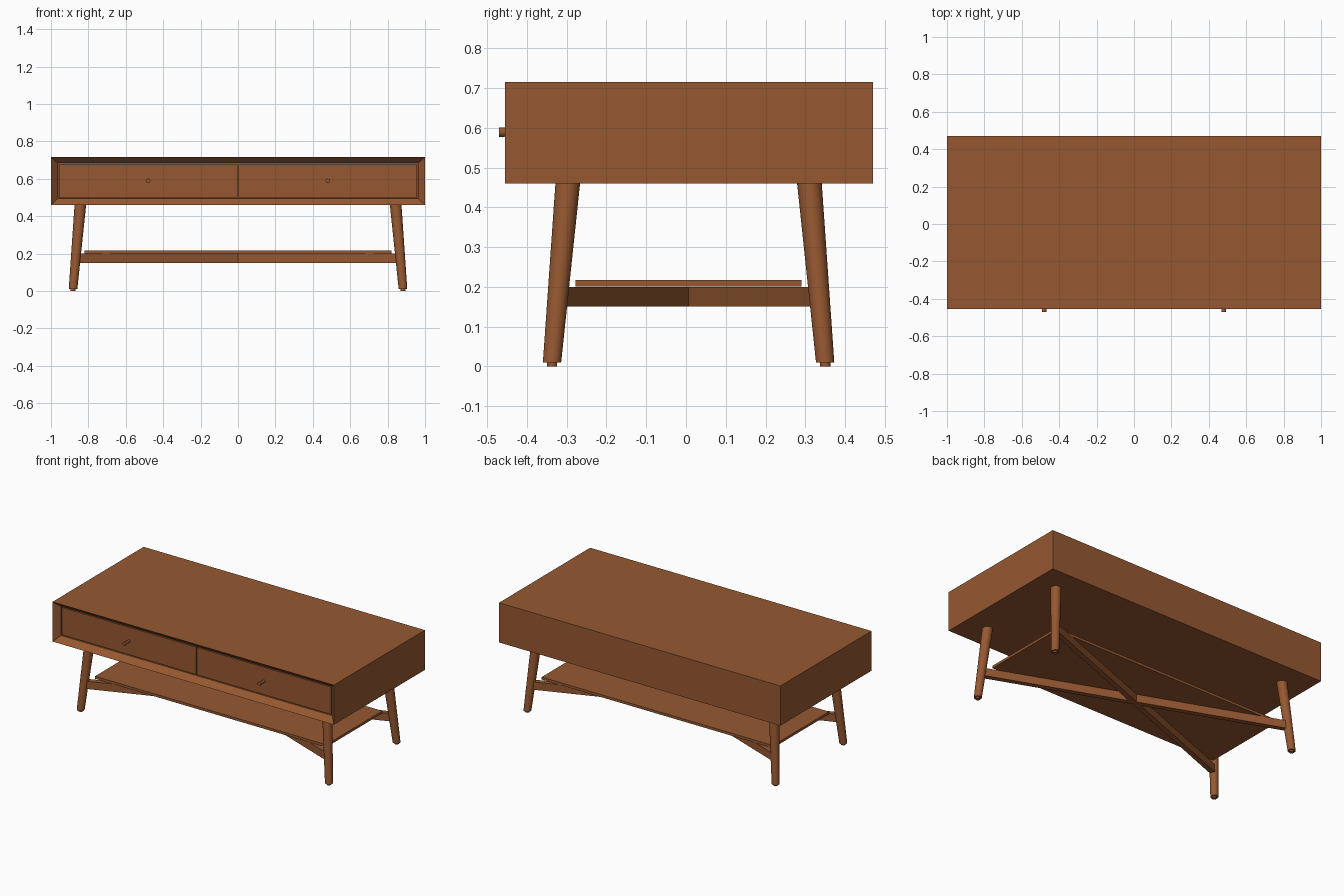
import bpy, bmesh, math
from mathutils import Vector

if "Cube" in bpy.data.objects:
    bpy.data.objects.remove(bpy.data.objects["Cube"])

wood = bpy.data.materials.new("walnut_brown")
wood.diffuse_color = (0.305, 0.098, 0.031, 1)
wood.use_nodes = True
wood.node_tree.nodes["Principled BSDF"].inputs["Base Color"].default_value = wood.diffuse_color
CY = 0.0065          # depth centre of cabinet and legs


def finish(name, bm, smooth=False):
    bmesh.ops.recalc_face_normals(bm, faces=bm.faces)
    me = bpy.data.meshes.new(name)
    bm.to_mesh(me)
    bm.free()
    me.materials.append(wood)
    ob = bpy.data.objects.new(name, me)
    bpy.context.collection.objects.link(ob)
    if smooth:
        bpy.context.view_layer.objects.active = ob
        ob.select_set(True)
        bpy.ops.object.shade_smooth_by_angle(angle=math.radians(40))
        ob.select_set(False)
    return ob


def box(name, x0, x1, y0, y1, z0, z1):
    bm = bmesh.new()
    bmesh.ops.create_cube(bm, size=1)
    for v in bm.verts:
        v.co = Vector(((x0 + x1) / 2 + v.co.x * (x1 - x0),
                       (y0 + y1) / 2 + v.co.y * (y1 - y0),
                       (z0 + z1) / 2 + v.co.z * (z1 - z0)))
    return finish(name, bm)


def lathe(name, rings, n=32):
    """Tube through (centre, radius, axis) rings with capped ends."""
    bm = bmesh.new()
    loops = []
    for c, r, axis in rings:
        pts = []
        for i in range(n):
            a = 2 * math.pi * i / n
            u, w = r * math.cos(a), r * math.sin(a)
            off = Vector((u, w, 0)) if axis == 'z' else Vector((u, 0, w))
            pts.append(bm.verts.new(Vector(c) + off))
        loops.append(pts)
    for a, b in zip(loops, loops[1:]):
        for i in range(n):
            j = (i + 1) % n
            bm.faces.new((a[i], a[j], b[j], b[i]))
    bm.faces.new(loops[0])
    bm.faces.new(loops[-1])
    return finish(name, bm, True)


# cabinet shell: nested rectangles from the back, round to the bevelled front recess
bm = bmesh.new()
rects = [(1, 0.46, 0.715, 0.47), (1, 0.46, 0.715, -0.455),
         (0.963, 0.495, 0.683, -0.42), (0.963, 0.495, 0.683, -0.39)]
loops = [[bm.verts.new(p) for p in ((-x, y, z0), (x, y, z0), (x, y, z1), (-x, y, z1))]
         for x, z0, z1, y in rects]
for a, b in zip(loops, loops[1:]):
    for i in range(4):
        j = (i + 1) % 4
        bm.faces.new((a[i], a[j], b[j], b[i]))
bm.faces.new(loops[0])
bm.faces.new(loops[-1])
finish("cabinet", bm)

for s, side in ((-1, "left"), (1, "right")):
    # drawer front and knob
    xs = sorted((s * 0.003, s * 0.956))
    box(side + "_drawer", xs[0], xs[1], -0.42, -0.39, 0.501, 0.677)
    lathe(side + "_knob", [((s * 0.48, -0.41, 0.589), 0.008, 'y'),
                           ((s * 0.48, -0.45, 0.589), 0.009, 'y'),
                           ((s * 0.48, -0.458, 0.589), 0.012, 'y'),
                           ((s * 0.48, -0.47, 0.589), 0.012, 'y')], 20)
    # splayed tapered legs with small feet
    for t, end in ((-1, "front"), (1, "back")):
        top = (s * 0.843, CY + t * 0.304, 0.46)
        low = (s * 0.882, CY + t * 0.3435, 0.01)
        foot = (low[0], low[1], 0.0)
        lathe(f"{end}_{side}_leg", [(foot, 0.013, 'z'), (low, 0.013, 'z'),
                                    (low, 0.023, 'z'), (top, 0.031, 'z')])

# crossed stretchers between diagonal legs
for t, name in ((1, "stretcher_a"), (-1, "stretcher_b")):
    dx, dy = 0.86, t * 0.327
    bar = box(name, -math.hypot(dx, dy), math.hypot(dx, dy), -0.016, 0.016, 0.15, 0.2)
    bar.rotation_euler.z = math.atan2(dy, dx)
    bar.location.y = CY

# shelf resting on the stretchers
box("shelf", -0.822, 0.822, -0.278, 0.291, 0.201, 0.217)
